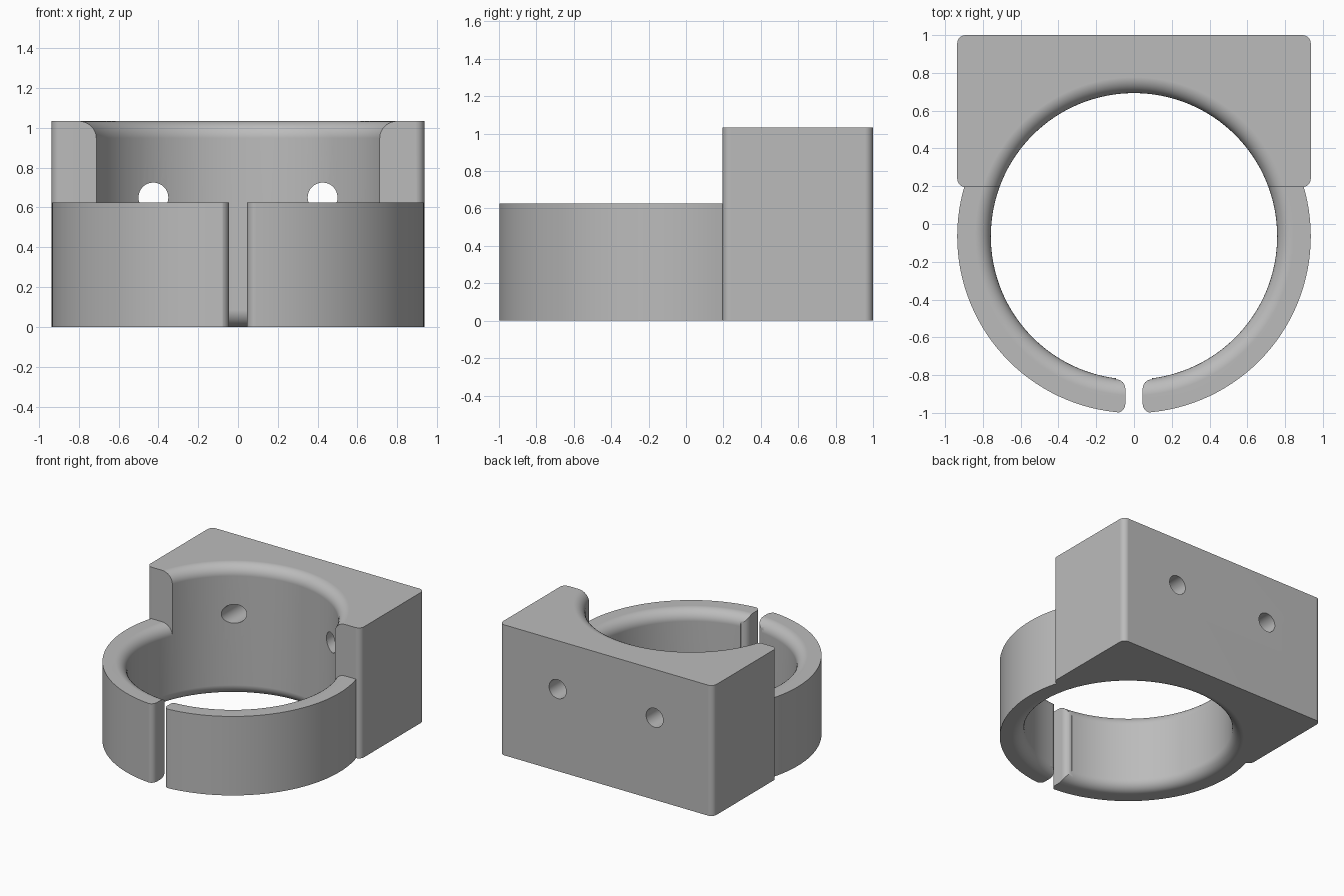
import bpy, bmesh
from math import sin, cos, pi, radians

cube = bpy.data.objects.get("Cube")
if cube:
    bpy.data.objects.remove(cube)

CY = -0.065                       # centre of the ring in y
R_OUT, R_IN, FILLET = 0.936, 0.758, 0.085
RING_H, BLOCK_H = 0.626, 1.034
FACE_Y = 0.195                    # front face of the block
SEGS = 128


def finish(name, bm):
    bmesh.ops.recalc_face_normals(bm, faces=bm.faces)
    mesh = bpy.data.meshes.new(name)
    bm.to_mesh(mesh)
    bm.free()
    ob = bpy.data.objects.new(name, mesh)
    bpy.context.collection.objects.link(ob)
    return ob


def prism(name, outline, z0, z1):
    """Closed plan outline extruded upward."""
    bm = bmesh.new()
    face = bm.faces.new([bm.verts.new((x, y, z0)) for x, y in outline])
    ext = bmesh.ops.extrude_face_region(bm, geom=[face])
    for v in ext["geom"]:
        if isinstance(v, bmesh.types.BMVert):
            v.co.z = z1
    return finish(name, bm)


def lathe(name, profile):
    """Capped solid of revolution around the ring axis, from (radius, z) points."""
    bm = bmesh.new()
    rings = [[bm.verts.new((r * cos(2 * pi * i / SEGS), CY + r * sin(2 * pi * i / SEGS), z))
              for i in range(SEGS)] for r, z in profile]
    for a, b in zip(rings, rings[1:]):
        for i in range(SEGS):
            j = (i + 1) % SEGS
            bm.faces.new((a[i], a[j], b[j], b[i]))
    bm.faces.new(rings[0])
    bm.faces.new(rings[-1])
    return finish(name, bm)


def arc(cx, cy, r, a0, a1, n=8):
    return [(cx + r * cos(radians(a0 + (a1 - a0) * i / n)),
             cy + r * sin(radians(a0 + (a1 - a0) * i / n))) for i in range(n + 1)]


def combine(target, tool, operation):
    mod = target.modifiers.new(operation.title(), 'BOOLEAN')
    mod.operation, mod.solver, mod.object = operation, 'EXACT', tool
    bpy.ops.object.select_all(action='DESELECT')
    bpy.context.view_layer.objects.active = target
    target.select_set(True)
    bpy.ops.object.modifier_apply(modifier=mod.name)
    bpy.data.objects.remove(tool)


# Solid ring blank and the block with rounded upright corners
body = lathe("ring_clamp_body", [(R_OUT, 0), (R_OUT, RING_H)])
c, hw = 0.045, 0.936
outline = (arc(hw - c, 1 - c, c, 0, 90) + arc(c - hw, 1 - c, c, 90, 180)
           + arc(c - hw, FACE_Y + c, c, 180, 270) + arc(hw - c, FACE_Y + c, c, 270, 360))
combine(body, prism("block", outline, 0, BLOCK_H), 'UNION')

# Bore with rounded rims at the bottom and at the block top
rim = R_IN + FILLET
low = arc(rim, FILLET, FILLET, 270, 180)
high = arc(rim, BLOCK_H - FILLET, FILLET, 180, 90)
combine(body, lathe("bore", [(rim, -0.1)] + low + high + [(rim, BLOCK_H + 0.1)]), 'DIFFERENCE')

# Rounded rim of the low front ring, kept clear of the block
flare = lathe("ring_rim", arc(rim, RING_H - FILLET, FILLET, 180, 90) + [(rim, RING_H + 0.1)])
front = prism("front_half", [(-2, -2), (2, -2), (2, FACE_Y), (-2, FACE_Y)], 0.1, 0.9)
combine(flare, front, 'INTERSECT')
combine(body, flare, 'DIFFERENCE')

# Slot at the front with rounded ends
g, r = 0.046, 0.048
side = ([(g + r, -1.2)] + arc(g + r, -1 + r, r, 270, 180)
        + arc(g + r, CY - R_IN - r, r, 180, 90) + [(g + r, -0.6)])
combine(body, prism("slot", side + [(-x, y) for x, y in reversed(side)], -0.1, 0.9), 'DIFFERENCE')

# Two screw holes through the block
for x in (-0.425, 0.425):
    bpy.ops.mesh.primitive_cylinder_add(vertices=48, radius=0.075, depth=1.2,
                                        location=(x, 0.8, 0.65), rotation=(pi / 2, 0, 0))
    combine(body, bpy.context.object, 'DIFFERENCE')

# Material and shading
mat = bpy.data.materials.new("plain grey")
mat.use_nodes = True
grey = (0.5, 0.5, 0.5, 1)
mat.diffuse_color = grey
mat.node_tree.nodes["Principled BSDF"].inputs["Base Color"].default_value = grey
body.data.materials.clear()
body.data.materials.append(mat)
bpy.ops.object.select_all(action='DESELECT')
bpy.context.view_layer.objects.active = body
body.select_set(True)
bpy.ops.object.shade_smooth_by_angle(angle=radians(30))
weighted = body.modifiers.new("Even Shading", 'WEIGHTED_NORMAL')
weighted.keep_sharp = True
